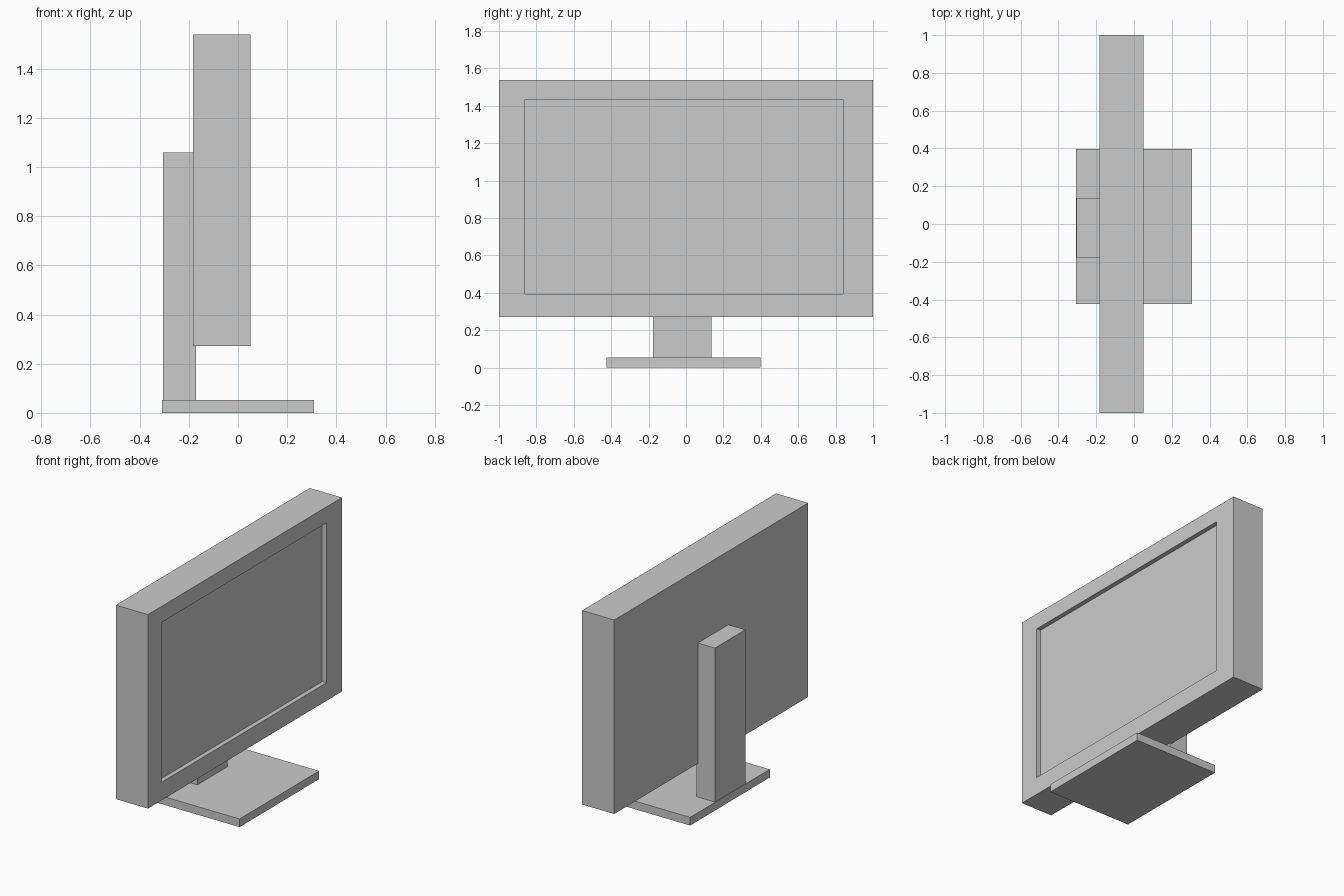
import bpy, bmesh
from mathutils import Vector

if "Cube" in bpy.data.objects:
    bpy.data.objects.remove(bpy.data.objects["Cube"])


def box(name, lo, hi, edit=None):
    """Axis-aligned box between two corners, with an optional bmesh edit."""
    lo, hi = Vector(lo), Vector(hi)
    bm = bmesh.new()
    bmesh.ops.create_cube(bm, size=1)
    bmesh.ops.scale(bm, vec=hi - lo, verts=bm.verts)
    bmesh.ops.translate(bm, vec=(lo + hi) / 2, verts=bm.verts)
    if edit:
        edit(bm)
    mesh = bpy.data.meshes.new(name)
    bm.to_mesh(mesh)
    bm.free()
    obj = bpy.data.objects.new(name, mesh)
    bpy.context.collection.objects.link(obj)
    return obj


def recess_screen(bm):
    """Inset the +x face to the bezel opening and push the panel inward."""
    bm.normal_update()
    face = max(bm.faces, key=lambda f: f.normal.x)
    bmesh.ops.inset_individual(bm, faces=[face], thickness=0.1)
    for v in face.verts:
        v.co.y = -0.86 if v.co.y < 0 else 0.84
        v.co.z = 0.39 if v.co.z < 0.9 else 1.433
    ret = bmesh.ops.extrude_discrete_faces(bm, faces=[face])
    panel = ret["faces"][0]
    bmesh.ops.translate(bm, vec=(-0.03, 0, 0), verts=panel.verts)
    bmesh.ops.recalc_face_normals(bm, faces=bm.faces)


# Display housing with sunken screen
box("display", (-0.182, -1, 0.272), (0.05, 1, 1.538), recess_screen)

# Rear support column, slightly embedded in the housing
box("support_column", (-0.305, -0.177, 0.05), (-0.17, 0.137, 1.058))

# Flat foot
box("base_plate", (-0.308, -0.424, 0), (0.308, 0.397, 0.053))
